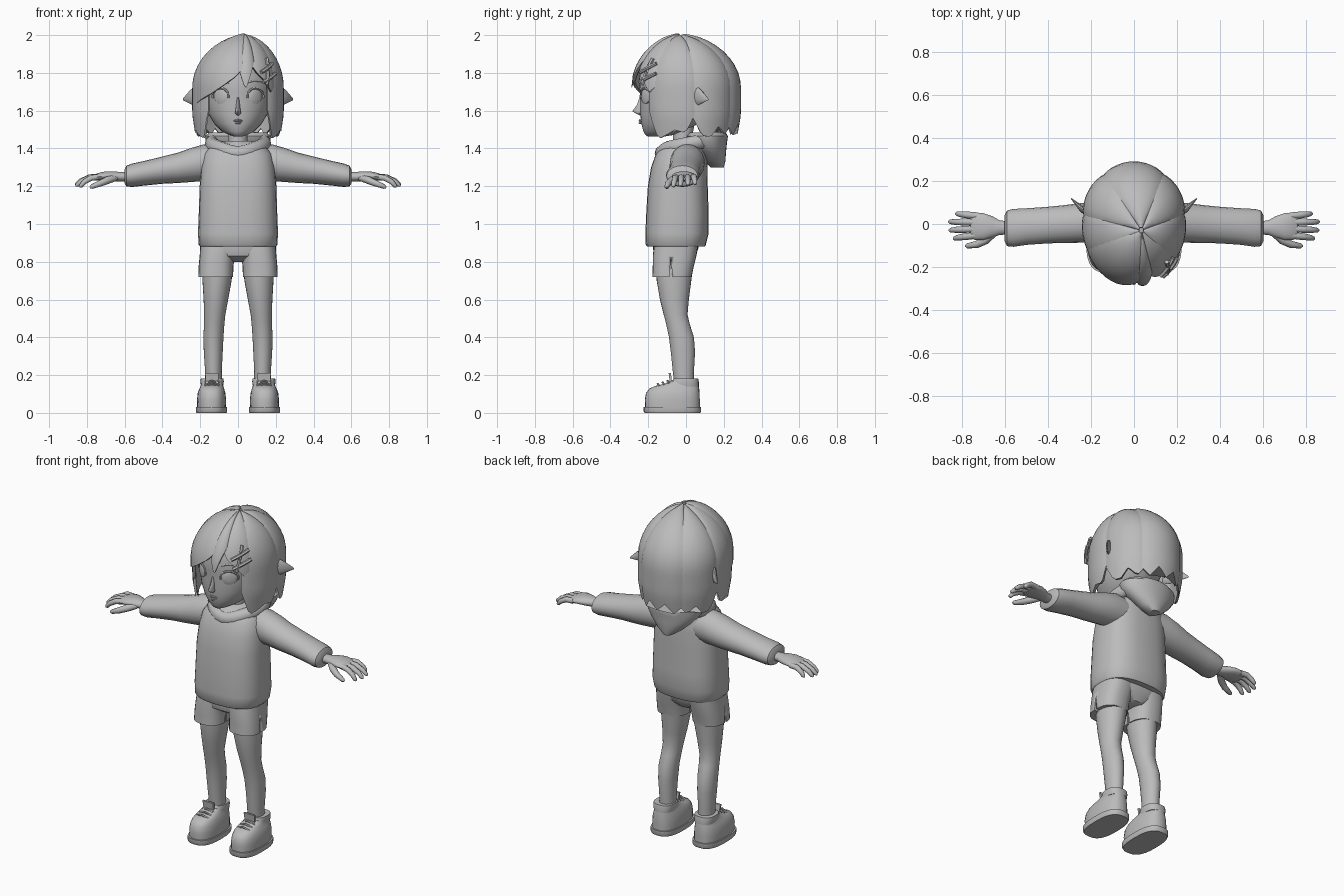
import bpy, bmesh, math
from mathutils import Vector

mat = bpy.data.materials.new("matte_grey")
mat.diffuse_color = (0.5, 0.5, 0.5, 1)
TAU = 2 * math.pi


def loft(name, rings, closed=False, angle=40):
    """Skin a list of equal point rings into one smooth-shaded object."""
    bm = bmesh.new()
    vs = [[bm.verts.new(p) for p in r] for r in rings]
    n, m = len(rings[0]), len(rings)
    for i in range(m if closed else m - 1):
        a, b = vs[i], vs[(i + 1) % m]
        for j in range(n):
            k = (j + 1) % n
            bm.faces.new((a[j], a[k], b[k], b[j]))
    if not closed:
        bm.faces.new(vs[0])
        bm.faces.new(vs[-1])
    bmesh.ops.recalc_face_normals(bm, faces=bm.faces)
    me = bpy.data.meshes.new(name)
    bm.to_mesh(me)
    bm.free()
    me.materials.append(mat)
    ob = bpy.data.objects.new(name, me)
    bpy.context.collection.objects.link(ob)
    bpy.ops.object.select_all(action='DESELECT')
    bpy.context.view_layer.objects.active = ob
    ob.select_set(True)
    bpy.ops.object.shade_smooth_by_angle(angle=math.radians(angle))
    return ob


def oval(n, power):
    """Unit superellipse."""
    e = 2 / power
    for i in range(n):
        c, s = math.cos(TAU * i / n), math.sin(TAU * i / n)
        yield math.copysign(abs(c) ** e, c), math.copysign(abs(s) ** e, s)


def stack(rows, power=2.0, n=28):
    """Horizontal rings from rows of z, x centre, x radius, y front, y back."""
    return [[(cx + rx * c, (f + b) / 2 + (b - f) / 2 * s, z) for c, s in oval(n, power)]
            for z, cx, rx, f, b in rows]


def span(rows, n=20):
    """Rings across x from rows of x, y, z, y radius, z radius."""
    return [[(x, y + ry * c, z + rz * s) for c, s in oval(n, 2)] for x, y, z, ry, rz in rows]


def tube(pts, radii, n=10, flat=1.0, closed=False):
    pts = [Vector(p) for p in pts]
    m, rings = len(pts), []
    for i, p in enumerate(pts):
        t = (pts[(i + 1) % m] - pts[i - 1]) if closed else pts[min(i + 1, m - 1)] - pts[max(i - 1, 0)]
        t.normalize()
        side = t.cross(Vector((0, 0, 1) if abs(t.z) < 0.9 else (0, 1, 0))).normalized()
        up = side.cross(t)
        r = radii[i] if isinstance(radii, (list, tuple)) else radii
        rings.append([p + side * r * c + up * r * flat * s for c, s in oval(n, 2)])
    return rings


def pair(name, rings):
    """Left and right copies."""
    return [loft(f"{name}_{t}", [[(k * p[0], p[1], p[2]) for p in r] for r in rings])
            for t, k in (("left", 1), ("right", -1))]


# Hoodie body, sleeves, hood
loft("hoodie_body", stack([
    (.88, 0, .20, -.205, .10), (.89, 0, .208, -.213, .105), (.95, 0, .212, -.215, .12),
    (1.05, 0, .208, -.211, .12), (1.2, 0, .203, -.202, .115), (1.3, 0, .195, -.185, .115),
    (1.37, 0, .18, -.16, .11), (1.41, 0, .15, -.135, .10), (1.44, 0, .10, -.10, .08)], 2.6))
pair("sleeve", span([
    (.10, .01, 1.325, .085, .09), (.18, .008, 1.325, .092, .097), (.25, .005, 1.312, .092, .09),
    (.32, 0, 1.297, .088, .08), (.4, -.005, 1.285, .085, .072), (.5, -.012, 1.268, .085, .065),
    (.56, -.018, 1.258, .088, .062), (.59, -.02, 1.254, .083, .055), (.602, -.02, 1.252, .06, .035)]))
loft("hood_bag", stack([
    (1.30, 0, .03, .13, .20), (1.33, 0, .075, .10, .208), (1.38, 0, .13, .06, .212),
    (1.43, 0, .17, .01, .217), (1.465, 0, .175, 0, .222), (1.485, 0, .15, .02, .21)]))
loft("hood_collar", tube([(.14 * math.cos(a), .02 + .15 * math.sin(a),
                           1.425 + .03 * math.sin(a) - .02 * max(0, -math.sin(a)) ** 6)
                          for a in [TAU * i / 28 for i in range(28)]], .036, 10, 1.1, True), True)

# Hands with four fingers and a thumb
pair("palm", span([
    (.58, -.018, 1.25, .03, .025), (.625, -.017, 1.25, .034, .025), (.66, -.013, 1.253, .05, .026),
    (.70, -.012, 1.255, .062, .024), (.74, -.01, 1.25, .064, .02), (.76, -.01, 1.246, .055, .014)]))
for i, (y, tip) in enumerate([(.042, .83), (.009, .862), (-.025, .86), (-.058, .84)]):
    d = tip - .735
    pair(f"finger_{i + 1}", tube([
        (.73, y * .9, 1.25), (.735 + d * .4, y, 1.25 - i * .002), (.735 + d * .75, y * 1.08, 1.232 - i * .003),
        (tip - .008, y * 1.15, 1.214 - i * .004), (tip, y * 1.15, 1.209 - i * .004)],
        [.016, .016, .014, .011, .004]))
pair("thumb", tube([(.65, -.04, 1.245), (.69, -.075, 1.232), (.73, -.095, 1.215),
                    (.775, -.102, 1.197), (.785, -.102, 1.193)], [.018, .02, .017, .012, .004]))

# Shorts with a slit on each outer side
loft("shorts_seat", stack([(.80, 0, .06, -.12, .03), (.83, 0, .16, -.165, .05),
                           (.87, 0, .195, -.175, .065), (.93, 0, .19, -.17, .07)], 2.5))
slit = loft("slit_cutter", [[(x, -.08, .82), (x, -.09, .70), (x, -.07, .70)] for x in (-.4, .4)])
slit.hide_render = True
slit.hide_viewport = True
for ob in pair("shorts_leg", stack([
        (.72, .118, .092, -.178, .03), (.78, .116, .092, -.176, .042), (.83, .11, .093, -.176, .055),
        (.88, .10, .10, -.17, .063)], 2.5)):
    cut = ob.modifiers.new("slit", 'BOOLEAN')
    cut.operation, cut.object = 'DIFFERENCE', slit

# Legs
pair("leg", stack([
    (.14, .13, .045, -.06, .04), (.22, .13, .044, -.07, .042), (.32, .131, .050, -.08, .048),
    (.40, .13, .053, -.09, .042), (.47, .126, .054, -.105, .02), (.52, .123, .056, -.118, .008),
    (.60, .117, .065, -.138, .015), (.70, .111, .077, -.155, .028), (.80, .105, .08, -.16, .04)]))

# Shoes: sole, upper, ankle cuff, tongue, laces
pair("shoe_sole", stack([(0, .14, .08, -.218, .075), (.008, .14, .083, -.224, .08),
                         (.032, .14, .083, -.224, .08)], 2.7))
pair("shoe_upper", stack([
    (.03, .14, .076, -.216, .073), (.07, .14, .077, -.218, .073), (.105, .14, .073, -.212, .072),
    (.128, .139, .066, -.195, .07), (.142, .138, .06, -.165, .068), (.155, .138, .056, -.11, .066),
    (.17, .137, .054, -.085, .066)], 2.5))
pair("shoe_cuff", stack([(.14, .137, .058, -.08, .068), (.165, .137, .062, -.076, .068),
                         (.182, .137, .06, -.066, .064), (.182, .137, .048, -.06, .05)], 2.5))
pair("shoe_tongue", [[(.138 + x * w, y + d * .012, z) for x, d in ((-1, 0), (1, 0), (1, 1), (-1, 1))]
                     for z, y, w in ((.14, -.12, .03), (.17, -.087, .033), (.21, -.092, .036))])
for i in range(3):
    y, z = -.15 + i * .026, .15 + i * .008
    pair(f"lace_{i + 1}", tube([(.10, y + .01, z - .01), (.138, y, z + .004), (.176, y + .01, z - .01)], .006, 6))

# Head, neck and face
loft("neck", stack([(1.38, 0, .055, -.07, .04), (1.45, 0, .05, -.07, .03), (1.55, 0, .055, -.07, .05)]))
loft("head", stack([
    (1.462, 0, .02, -.20, -.12), (1.472, 0, .05, -.215, -.06), (1.49, 0, .085, -.226, .0),
    (1.53, 0, .125, -.236, .06), (1.58, 0, .155, -.242, .11), (1.64, 0, .175, -.242, .15),
    (1.70, 0, .185, -.244, .18), (1.78, 0, .19, -.25, .19), (1.86, 0, .165, -.215, .17),
    (1.92, 0, .11, -.15, .12), (1.95, 0, .05, -.07, .06)], 2.0, 36))
loft("nose", stack([(1.575, 0, .006, -.245, -.23), (1.588, 0, .016, -.272, -.22),
                    (1.598, 0, .014, -.284, -.22), (1.63, 0, .010, -.26, -.22), (1.67, 0, .006, -.246, -.22)], 2, 12))
for k, z in enumerate((1.546, 1.535)):
    loft(("upper_lip", "lower_lip")[k], tube([(-.03 + k * .008, -.23, z), (0, -.244, z + .003 - k * .003),
                                             (.03 - k * .008, -.23, z)], [.002, .007, .002], 8))


def face(x, z, out=0.0):
    """Point on the front of the face."""
    return (x, -.03 - .214 * math.sqrt(1 - (x / .187) ** 2) - out, z)


pair("eyeball", [[face(.092 + r * c, 1.675 + 1.05 * r * s, o) for c, s in oval(20, 2)]
                 for r, o in ((.036, -.01), (.036, .003), (.026, .007), (.010, .009))])
pair("eyelid", tube([face(.092 + .042 * math.cos(a), 1.675 + .044 * math.sin(a), .004)
                     for a in [math.radians(q) for q in range(-10, 191, 20)]], .006, 6))
pair("eyebrow", tube([face(x, z, .002) for x, z in ((.045, 1.745), (.08, 1.757), (.115, 1.755), (.14, 1.742))],
                     [.003, .007, .006, .002], 6))
pair("pointed_ear", span([(.17, .03, 1.675, .016, .07), (.22, .05, 1.68, .02, .058),
                          (.255, .08, 1.672, .016, .035), (.292, .118, 1.66, .003, .004)], 12))


# Hair: wedges that fan out from the crown over a shared dome
def dome(az, s, k=1.0):
    th = min(s, 1) * math.pi / 2
    f = math.sin(th) ** 1.12
    z = 1.72 + .28 * math.cos(th) * (1 - (1 - k) * .8) - max(0, s - 1) * .4
    low = max(0, s - 1.35)
    a, q = math.radians(az), f * k * (1 - low * .25)
    y = math.sin(a) * (.262 if math.sin(a) > 0 else .30)
    return Vector((.035 * (1 - f) + .243 * q * math.cos(a), .02 - .05 * (1 - f) + q * y, z))


def reach(z):
    return 1 + (1.72 - z) / .4 if z < 1.72 else math.acos((z - 1.72) / .28) / (math.pi / 2)


def wedge(name, a0, a1, ends, lift=0.0, thick=.13, n=12, rows=16):
    """ends: tip heights spread evenly from a0 to a1."""
    rings = []
    for r in range(rows + 1):
        v = r / rows
        outer, inner = [], []
        for i in range(n + 1):
            u = i / n
            g = u * (len(ends) - 1)
            j = min(int(g), len(ends) - 2)
            s = .04 + (reach(ends[j] + (ends[j + 1] - ends[j]) * (g - j)) - .04) * v
            az, swell = a0 + (a1 - a0) * u, math.sin(math.pi * u) ** .6
            k = .965 + lift + .05 * swell
            outer.append(dome(az, s, k))
            inner.append(dome(az, s, k - .03 - thick * swell * (1 - .8 * v ** 4)))
        rings.append(outer + inner[::-1])
    loft(name, rings, angle=50)


wedge("hair_back", 54, 126, [1.52, 1.47, 1.53, 1.48, 1.53, 1.47, 1.52], .02)
wedge("hair_back_left", 4, 60, [1.56, 1.47, 1.46, 1.52, 1.47, 1.52])
wedge("hair_back_right", 120, 176, [1.52, 1.47, 1.52, 1.46, 1.47, 1.56])
wedge("side_lock_left", 312, 366, [1.60, 1.45, 1.47, 1.50, 1.48, 1.58])
wedge("side_lock_right", 174, 228, [1.58, 1.48, 1.50, 1.47, 1.45, 1.60])
wedge("fringe_sweep", 202, 287, [1.63, 1.66, 1.69, 1.735, 1.79, 1.89], .03)
wedge("fringe_strand", 272, 294, [1.80, 1.71, 1.80, 1.88], .03, .08, 8)
wedge("fringe_left", 284, 326, [1.87, 1.80, 1.76, 1.70, 1.74], .01)

# Hair clips
for i, (a0, z0, a1, z1) in enumerate([(300, 1.80, 322, 1.845), (302, 1.75, 324, 1.795), (307, 1.735, 314, 1.87)]):
    loft(f"hair_clip_{i + 1}", tube([dome(a0 + (a1 - a0) * t / 4, reach(z0 + (z1 - z0) * t / 4), 1.05)
                                     for t in range(5)], .010, 6))
